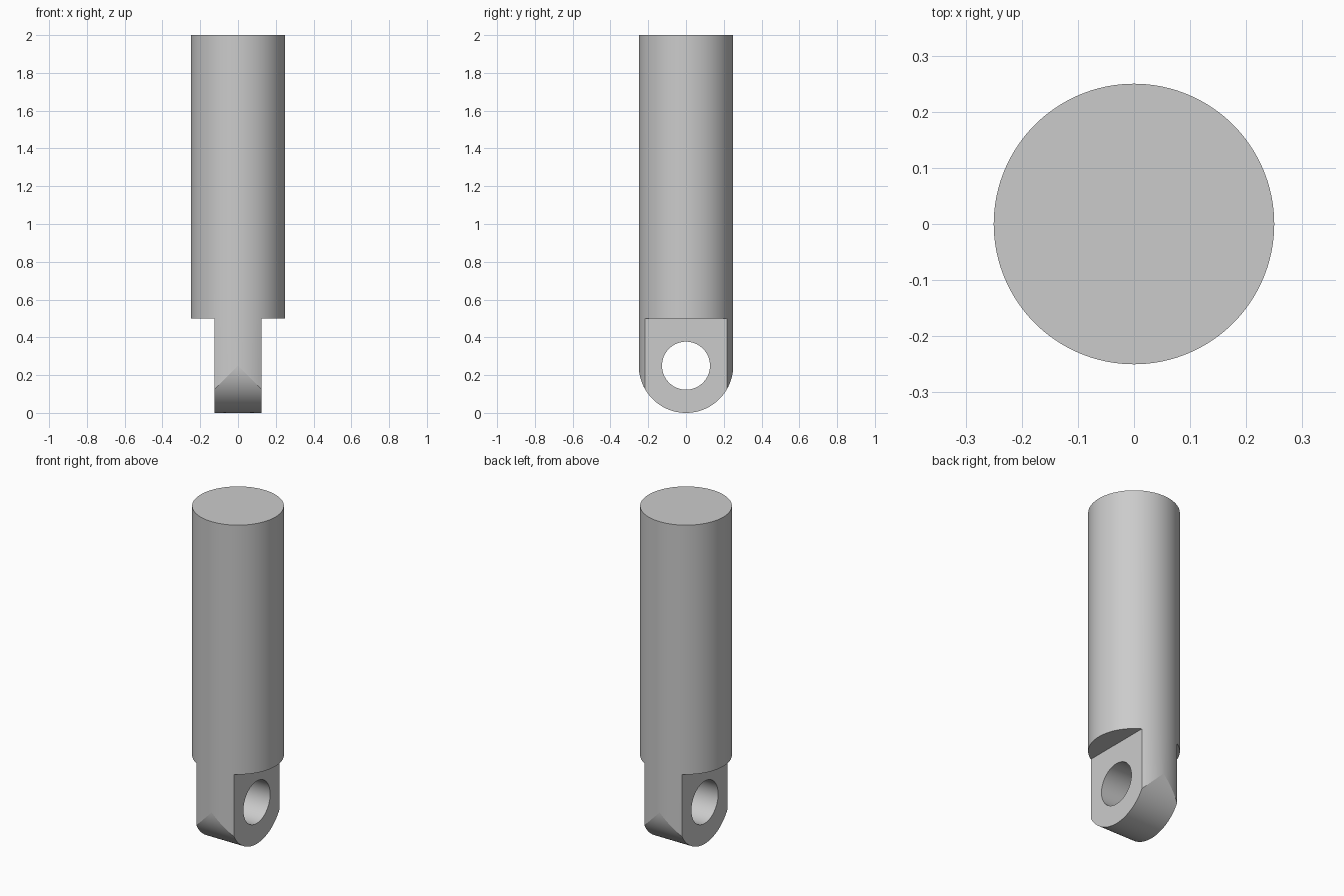
import bpy, bmesh, math

R, HEIGHT, STEP, HOLE = 0.25, 2.0, 0.5, 0.127
SEGMENTS, SLICES, ARC = 144, 12, 48
TURN = 2 * math.pi / SEGMENTS
HALF = R * math.sin(SLICES * TURN)   # half thickness of the tongue

if "Cube" in bpy.data.objects:
    bpy.data.objects.remove(bpy.data.objects["Cube"])

grey = bpy.data.materials.new("plain grey")
grey.use_nodes = True
grey.diffuse_color = (0.6, 0.6, 0.6, 1)
grey.node_tree.nodes["Principled BSDF"].inputs["Base Color"].default_value = (0.6, 0.6, 0.6, 1)

bm = bmesh.new()


def circle(radius, place):
    """Ring of vertices; place turns two circle coordinates into a position."""
    return [bm.verts.new(place(radius * math.sin(i * TURN), radius * math.cos(i * TURN)))
            for i in range(SEGMENTS)]


def bridge(first, second, closed=True):
    for i in range(len(first) if closed else len(first) - 1):
        j = (i + 1) % len(first)
        bm.faces.new((first[i], first[j], second[j], second[i]))


def tongue_slice(angle):
    """Outline of the tongue at one x: left top, rounded bottom, right top."""
    x, w = R * math.sin(angle), R * math.cos(angle)
    spread = math.pi / 2 - abs(angle)
    turns = [spread * (2 * i / ARC - 1) for i in range(ARC + 1)]
    points = [(-w, STEP)] + [(R * math.sin(t), R - R * math.cos(t)) for t in turns] + [(w, STEP)]
    return [bm.verts.new((x, y, z)) for y, z in points]


# Round rod with its top cap and the two shoulders beside the tongue
low = circle(R, lambda a, b: (a, b, STEP))
high = circle(R, lambda a, b: (a, b, HEIGHT))
bridge(low, high)
bm.faces.new(high)
for s in (-1, 1):
    bm.faces.new([v for v in low if s * v.co.x > HALF - 0.0001])

# Tongue with straight sides running into a rounded end
slices = [tongue_slice(i * TURN) for i in range(-SLICES, SLICES + 1)]
for a, b in zip(slices, slices[1:]):
    bridge(a, b, closed=False)
    for corner in (1, -2):
        bm.edges.get((a[corner], b[corner])).smooth = False

# Pin hole and the flat faces around it
holes = [circle(HOLE, lambda a, b, x=x: (x, a, R + b)) for x in (-HALF, HALF)]
bridge(*holes)
for outline, hole in zip((slices[0], slices[-1]), holes):
    edges = [bm.edges.new((outline[0], outline[-1]))]
    for loop in (outline, hole):
        edges += [bm.edges.get(pair) for pair in zip(loop, loop[1:])]
    edges.append(bm.edges.get((hole[-1], hole[0])))
    bmesh.ops.triangle_fill(bm, edges=edges, use_beauty=True)

bmesh.ops.remove_doubles(bm, verts=bm.verts, dist=0.00001)
bmesh.ops.recalc_face_normals(bm, faces=bm.faces)

mesh = bpy.data.meshes.new("rod_with_eye_end")
bm.to_mesh(mesh)
bm.free()
mesh.materials.append(grey)
rod = bpy.data.objects.new("rod_with_eye_end", mesh)
bpy.context.collection.objects.link(rod)

bpy.ops.object.select_all(action='DESELECT')
rod.select_set(True)
bpy.context.view_layer.objects.active = rod
bpy.ops.object.shade_smooth_by_angle(angle=math.radians(30))
